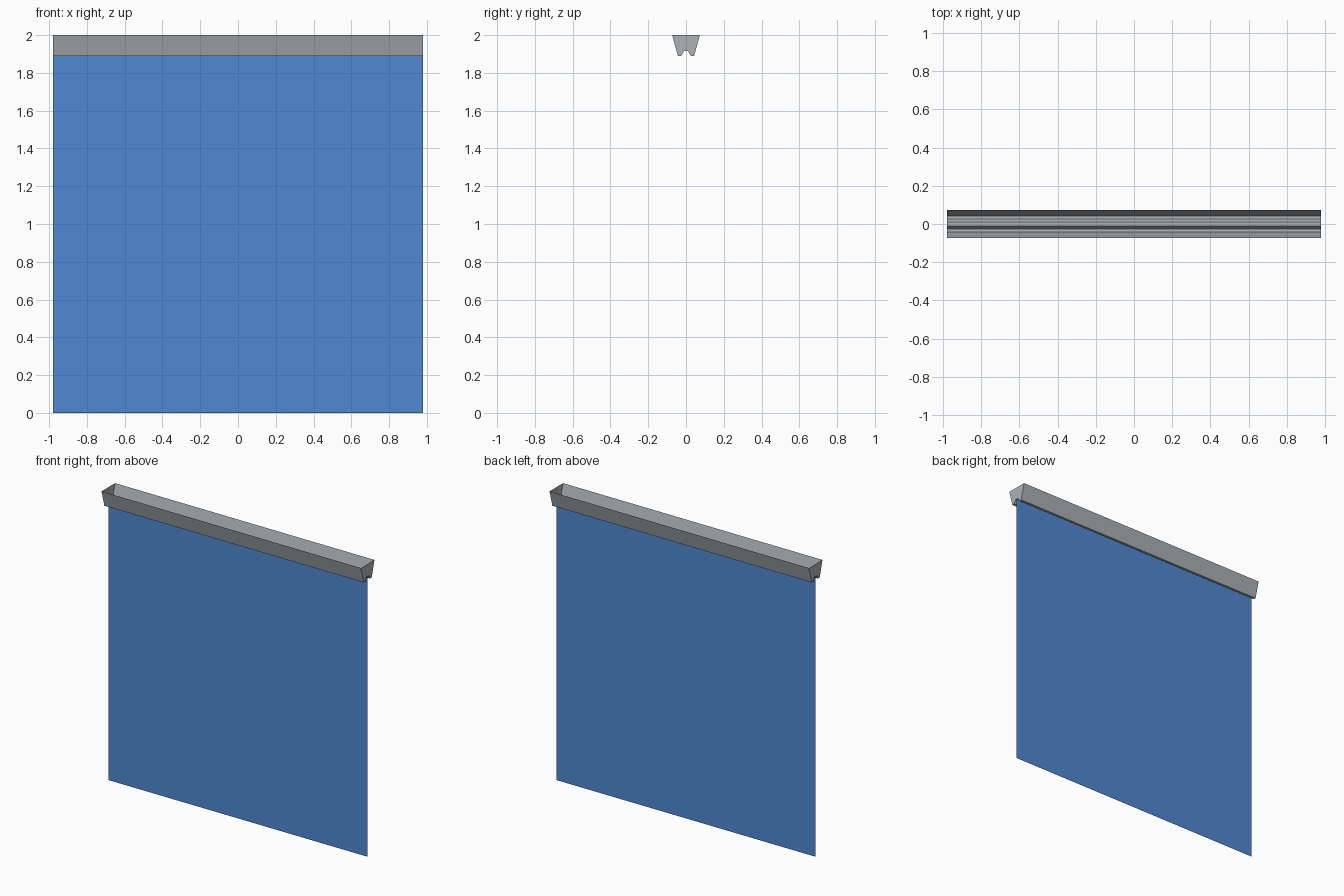
import bpy

if "Cube" in bpy.data.objects:
    bpy.data.objects.remove(bpy.data.objects["Cube"])


def material(name, rgb):
    m = bpy.data.materials.new(name)
    m.diffuse_color = (*rgb, 1)
    m.use_nodes = True
    m.node_tree.nodes["Principled BSDF"].inputs["Base Color"].default_value = m.diffuse_color
    return m


def mesh_object(name, verts, faces, mat):
    me = bpy.data.meshes.new(name)
    me.from_pydata(verts, [], faces)
    me.materials.append(mat)
    ob = bpy.data.objects.new(name, me)
    bpy.context.collection.objects.link(ob)
    return ob


HALF = 0.98
grey = material("rail grey", (0.42, 0.45, 0.47))
blue = material("screen blue", (0.08, 0.25, 0.64))

# Open-topped rail: mirrored W-shaped profile swept along x, closed by end caps
half = [(0.073, 2.0), (0.043, 1.89), (0.026, 1.89), (0.01, 1.915)]
profile = [(-y, z) for y, z in half] + half[::-1]
n = len(profile)
verts = [(x, y, z) for x in (-HALF, HALF) for y, z in profile]
faces = [(i, i + n, i + n + 1, i + 1) for i in range(n - 1)]
faces += [tuple(range(n)), tuple(range(2 * n - 1, n - 1, -1))]
mesh_object("top_rail", verts, faces, grey)

# Thin hanging screen, tucked up into the rail's groove
mesh_object("hanging_screen",
            [(-HALF, 0, 0), (HALF, 0, 0), (HALF, 0, 1.915), (-HALF, 0, 1.915)],
            [(0, 1, 2, 3)], blue)
